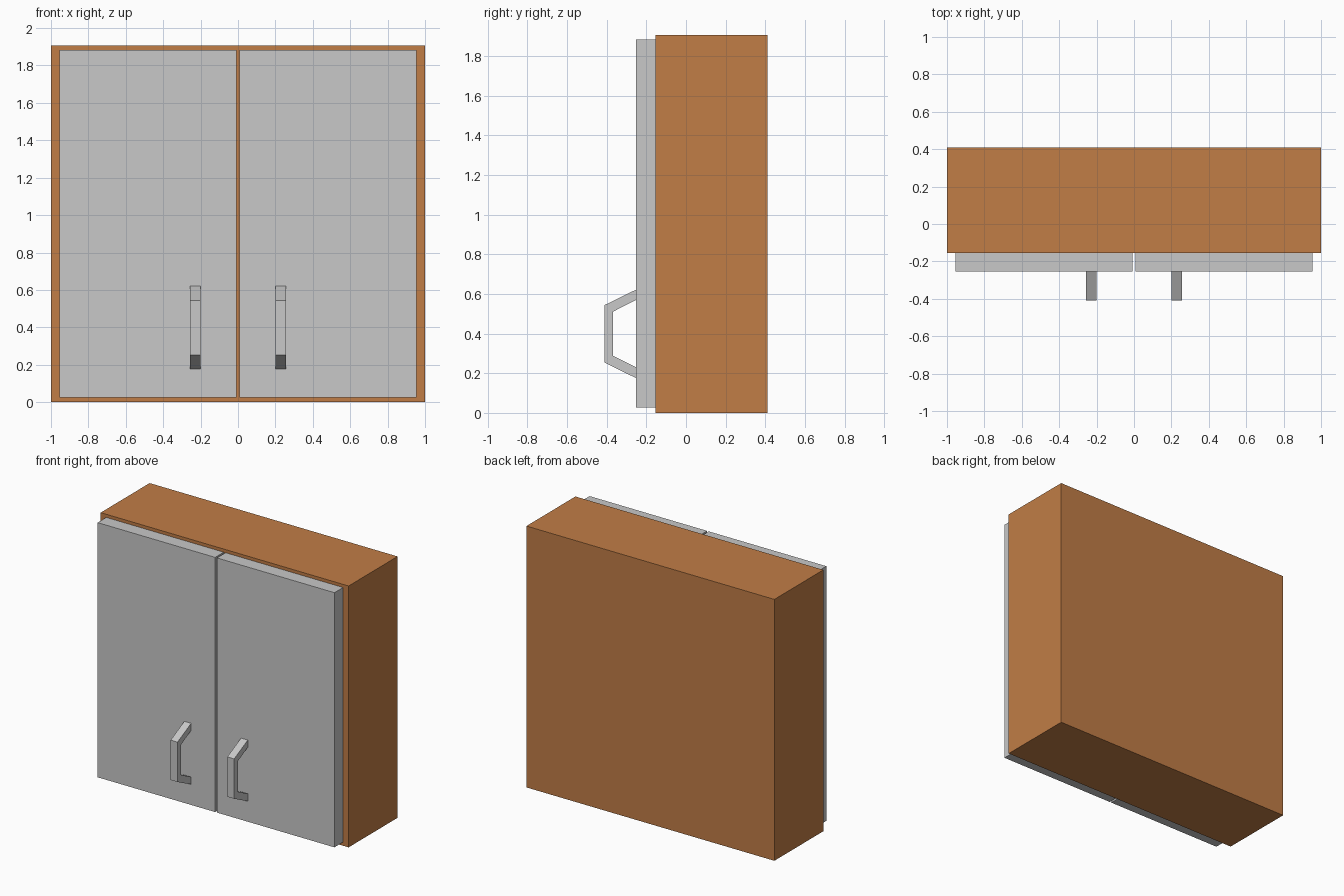
import bpy, bmesh

if "Cube" in bpy.data.objects:
    bpy.data.objects.remove(bpy.data.objects["Cube"])


def material(name, rgb):
    m = bpy.data.materials.new(name)
    m.diffuse_color = (*rgb, 1)
    m.use_nodes = True
    m.node_tree.nodes["Principled BSDF"].inputs["Base Color"].default_value = m.diffuse_color
    return m


WOOD = material("warm_wood", (0.533, 0.205, 0.061))
GREY = material("light_grey", (0.58, 0.58, 0.58))


def extrude_profile(name, profile, x0, x1, mat):
    """Extrude a closed (y, z) profile from x0 to x1."""
    bm = bmesh.new()
    face = bm.faces.new([bm.verts.new((x0, y, z)) for y, z in profile])
    ext = bmesh.ops.extrude_face_region(bm, geom=[face])
    verts = [g for g in ext["geom"] if isinstance(g, bmesh.types.BMVert)]
    bmesh.ops.translate(bm, verts=verts, vec=(x1 - x0, 0, 0))
    bmesh.ops.recalc_face_normals(bm, faces=bm.faces)
    me = bpy.data.meshes.new(name)
    bm.to_mesh(me)
    bm.free()
    me.materials.append(mat)
    ob = bpy.data.objects.new(name, me)
    bpy.context.collection.objects.link(ob)
    return ob


def rect(y0, y1, z0, z1):
    return [(y0, z0), (y1, z0), (y1, z1), (y0, z1)]


# Cabinet body
extrude_profile("cabinet_body", rect(-0.154, 0.41, 0, 1.906), -1, 1, WOOD)

# Bracket-shaped handle outline: outer edge, then inner edge
HANDLE = [(-0.253, 0.621), (-0.41, 0.544), (-0.41, 0.253), (-0.253, 0.176),
          (-0.253, 0.23), (-0.367, 0.288), (-0.367, 0.511), (-0.253, 0.569)]

# Mirrored doors and handles
for side, s in (("left", -1), ("right", 1)):
    extrude_profile(side + "_door", rect(-0.253, -0.154, 0.026, 1.883),
                    s * 0.007, s * 0.955, GREY)
    extrude_profile(side + "_handle", HANDLE, s * 0.201, s * 0.256, GREY)
